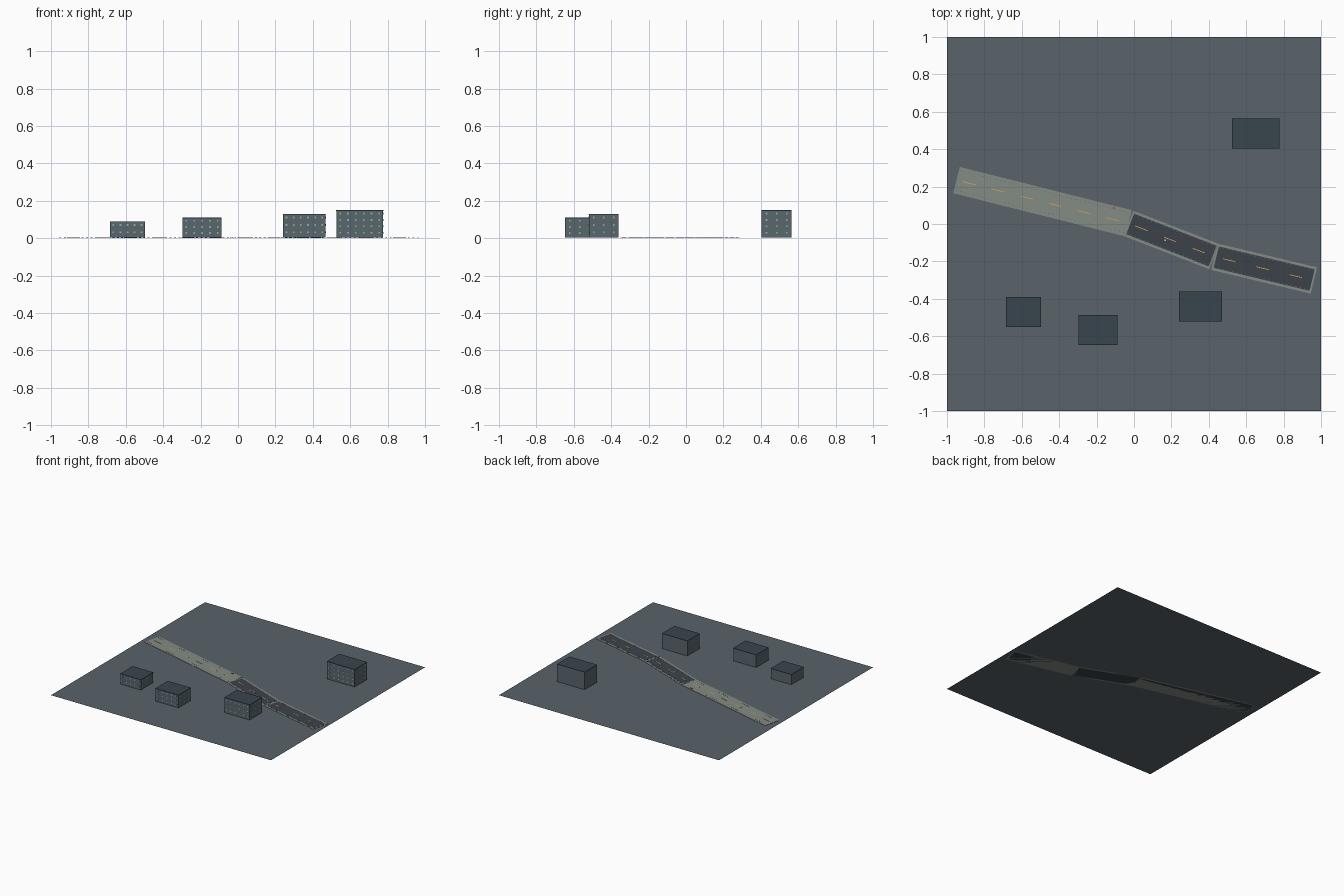
import bpy, bmesh, math
from mathutils import Vector, Matrix

if "Cube" in bpy.data.objects:
    bpy.data.objects.remove(bpy.data.objects["Cube"])


def mat(name, col):
    m = bpy.data.materials.new(name)
    m.diffuse_color = (*col, 1)
    m.use_nodes = True
    m.node_tree.nodes["Principled BSDF"].inputs["Base Color"].default_value = m.diffuse_color
    return m


GROUND = mat("slate", (0.10, 0.125, 0.145))
WALL = mat("wall_grey", (0.10, 0.135, 0.155))
ROOF = mat("roof_dark", (0.04, 0.06, 0.075))
GLASS = mat("glass", (0.25, 0.42, 0.45))
PAVE = mat("pavement", (0.23, 0.26, 0.23))
TAR = mat("asphalt", (0.045, 0.055, 0.07))
PAINT = mat("lane_paint", (0.65, 0.38, 0.08))
STUD = mat("edge_stud", (0.13, 0.16, 0.16))
RED = mat("red", (0.6, 0.03, 0.03))
WHITE = mat("white", (0.8, 0.8, 0.8))


def boxes(name, items, material):
    """One object from (centre, size, angle) boxes."""
    bm = bmesh.new()
    for c, s, a in items:
        m = Matrix.Translation(c) @ Matrix.Rotation(a, 4, 'Z') @ Matrix.Diagonal((*s, 1))
        bmesh.ops.create_cube(bm, size=1, matrix=m)
    me = bpy.data.meshes.new(name)
    bm.to_mesh(me)
    bm.free()
    me.materials.append(material)
    ob = bpy.data.objects.new(name, me)
    bpy.context.collection.objects.link(ob)
    return ob


# ground sheet
bpy.ops.mesh.primitive_plane_add(size=2)
bpy.context.object.name = "ground"
bpy.context.object.data.materials.append(GROUND)

# road: three straight stretches of pavement, asphalt and markings
path = [Vector(p) for p in ((-0.949, 0.235, 0), (-0.03, 0.004, 0),
                            (0.43, -0.175, 0), (0.962, -0.302, 0))]
dashes, studs = [], []
for i in range(3):
    a, b = path[i], path[i + 1]
    d = (b - a).normalized()
    n = Vector((-d.y, d.x, 0))
    ang = math.atan2(d.y, d.x)
    length = (b - a).length
    mid = (a + b) / 2
    up = Vector((0, 0, 1))
    boxes(f"pavement_{i}", [(mid + up * 0.001, (length, 0.145, 0.002), ang)], PAVE)
    top = 0.0019 if i == 0 else 0.0024
    boxes(f"asphalt_{i}", [(mid + up * top / 2, (length - 0.02, 0.118, top), ang)], TAR)
    # centre dashes and roadside studs
    count = 6 if i == 0 else 3
    for k in range(count):
        p = a + d * length * (k + 0.45) / count
        dashes.append((p + up * 0.0025, (0.07, 0.004, 0.0008), ang))
    steps = int(length / 0.024)
    for k in range(steps):
        for side in (-1, 1):
            p = a + d * length * (k + 0.5) / steps + n * side * 0.054
            studs.append((p + up * 0.0025, (0.007, 0.003, 0.0008), ang))
    # crossing studs at the end of the middle stretch
    if i == 1:
        for k in range(9):
            p = b - d * 0.008 + n * (k - 4) * 0.012
            studs.append((p + up * 0.0025, (0.008, 0.006, 0.0008), ang))
boxes("lane_dashes", dashes, PAINT)
boxes("edge_studs", studs, STUD)
boxes("red_marker", [((-0.108, 0.086, 0.002), (0.01, 0.012, 0.004), 0)], RED)
boxes("white_marker", [((0.167, -0.086, 0.003), (0.008, 0.008, 0.002), 0)], WHITE)

# buildings: x0, x1, y0, y1, height, window rows
blocks = [(-0.685, -0.497, -0.552, -0.39, 0.09, 2),
          (-0.297, -0.087, -0.648, -0.487, 0.11, 3),
          (0.24, 0.47, -0.52, -0.36, 0.13, 3),
          (0.525, 0.777, 0.404, 0.565, 0.15, 4)]
for i, (x0, x1, y0, y1, h, rows) in enumerate(blocks):
    cx, cy, w, dp = (x0 + x1) / 2, (y0 + y1) / 2, x1 - x0, y1 - y0
    boxes(f"building_{i}", [((cx, cy, (h - 0.003 + 0.005) / 2),
                            (w - 0.002, dp - 0.002, h - 0.008), 0)], WALL)
    boxes(f"roof_{i}", [((cx, cy, h - 0.002), (w, dp, 0.004), 0)], ROOF)
    # small windows on the front and right walls
    win = []
    cols, side_cols = round(w / 0.04), 3
    for r in range(rows):
        z = 0.008 + (h - 0.012) * (r + 0.6) / rows
        for c in range(cols):
            win.append(((x0 + w * (c + 0.5) / cols, y0 + 0.001, z), (0.009, 0.002, 0.009), 0))
        for c in range(side_cols):
            win.append(((x1 - 0.001, y0 + dp * (c + 0.5) / side_cols, z), (0.002, 0.009, 0.009), 0))
    boxes(f"windows_{i}", win, GLASS)
